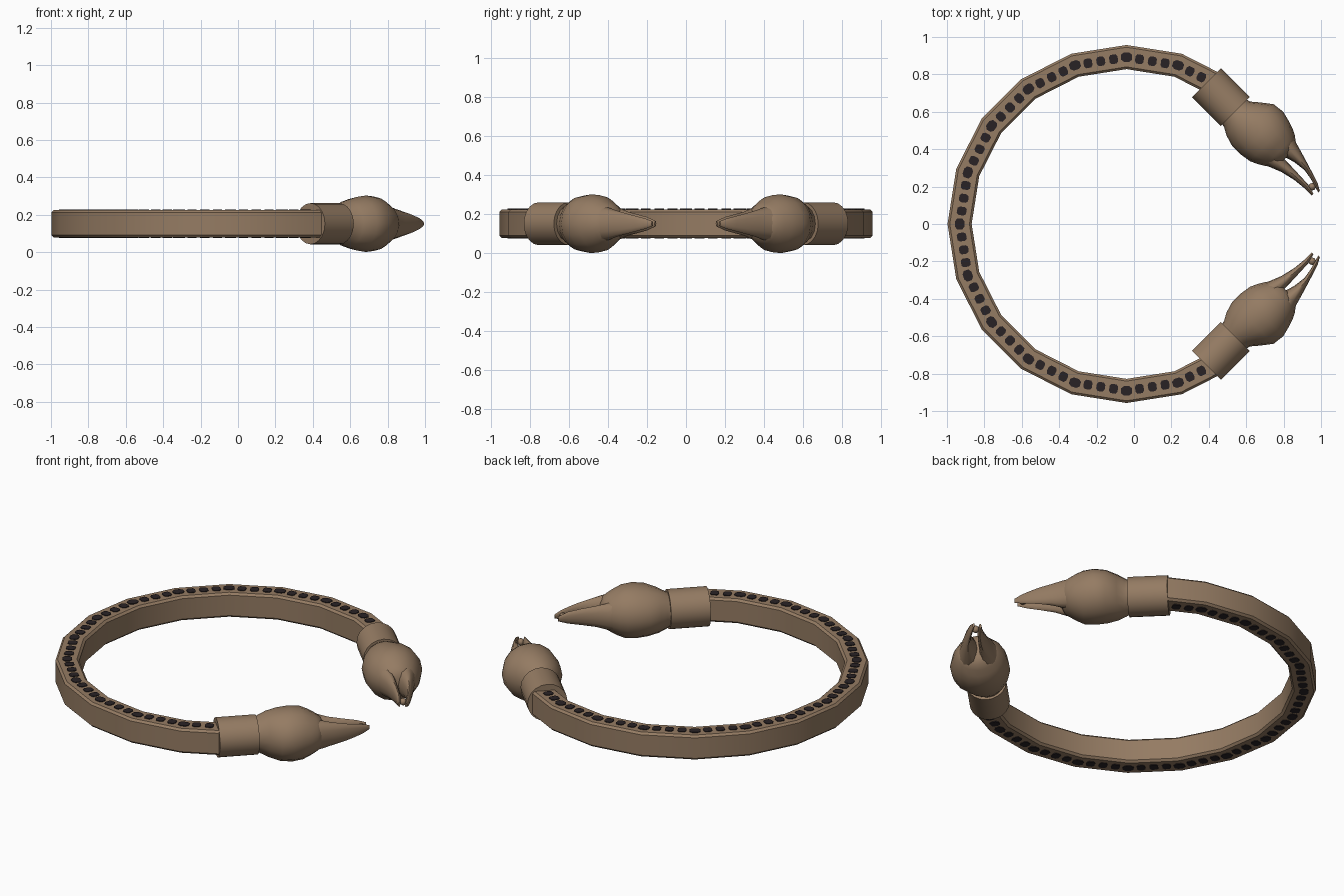
import bpy, bmesh, math
from mathutils import Vector

if "Cube" in bpy.data.objects:
    bpy.data.objects.remove(bpy.data.objects["Cube"])

CX, CZ = -0.04, 0.152          # ring centre
R_OUT, R_IN = 0.957, 0.828     # ring radii (20-sided)


def material(name, rgb):
    m = bpy.data.materials.new(name)
    m.diffuse_color = (*rgb, 1)
    m.use_nodes = True
    m.node_tree.nodes["Principled BSDF"].inputs["Base Color"].default_value = m.diffuse_color
    return m


bronze = material("bronze brown", (0.30, 0.20, 0.125))
dark = material("dark inlay", (0.022, 0.016, 0.018))


def finish(bm, name, mat, smooth=None):
    bmesh.ops.recalc_face_normals(bm, faces=bm.faces)
    me = bpy.data.meshes.new(name)
    bm.to_mesh(me)
    bm.free()
    me.materials.append(mat)
    ob = bpy.data.objects.new(name, me)
    bpy.context.collection.objects.link(ob)
    if smooth:
        bpy.ops.object.select_all(action='DESELECT')
        ob.select_set(True)
        bpy.context.view_layer.objects.active = ob
        bpy.ops.object.shade_smooth_by_angle(angle=math.radians(smooth))
    return ob


def loft(bm, rings):
    """Skin a list of point loops and cap both ends."""
    loops = [[bm.verts.new(p) for p in r] for r in rings]
    n = len(loops[0])
    for a, b in zip(loops, loops[1:]):
        for i in range(n):
            j = (i + 1) % n
            bm.faces.new((a[i], a[j], b[j], b[i]))
    bm.faces.new(loops[0])
    bm.faces.new(loops[-1])


def facet(deg):
    """Shrink factor that puts a point on the 20-gon's straight sides."""
    off = (deg % 18) - 9
    return math.cos(math.radians(9)) / math.cos(math.radians(off))


# open band with a chamfered rectangular section
H, C = 0.073, 0.012
section = [(R_OUT, -H + C), (R_OUT, H - C), (R_OUT - C, H), (R_IN + C, H),
           (R_IN, H - C), (R_IN, -H + C), (R_IN + C, -H), (R_OUT - C, -H)]
rings = []
for deg in [58.5] + list(range(72, 289, 18)) + [301.5]:
    a, k = math.radians(deg), facet(deg)
    rings.append([(CX + r * k * math.cos(a), r * k * math.sin(a), CZ + z)
                  for r, z in section])
bm = bmesh.new()
loft(bm, rings)
finish(bm, "band", bronze, 30)

# dark inlay studs, top and bottom, four per side of the ring
bm = bmesh.new()
for i in range(-26, 27):
    deg = 180 + i * 4.5
    a = math.radians(deg)
    r = 0.892 * facet(deg)
    t = a
    if deg % 18:                                  # square to its ring side
        t = math.radians(math.floor(deg / 18) * 18 + 9)
    out = Vector((math.cos(t), math.sin(t), 0))
    tan = Vector((-out.y, out.x, 0))
    w = 0.030 if i % 4 == 0 else 0.023
    outline = [(w, .013), (.014, .025), (-.014, .025), (-w, .013),
               (-w, -.013), (-.014, -.025), (.014, -.025), (w, -.013)]
    for s in (1, -1):
        c = Vector((CX + r * math.cos(a), r * math.sin(a), CZ + s * (H - .004)))
        loft(bm, [[c + tan * u + out * v + Vector((0, 0, s * h)) for u, v in outline]
                  for h in (0, .008)])
finish(bm, "inlay_studs", dark)

# terminals: s runs along the 45 degree axis, t points outward
Q = math.sqrt(0.5)


def ellipse_rings(stations, side, n):
    rings = []
    for s, t, rt, rz in stations:
        ring = []
        for i in range(n):
            a = 2 * math.pi * i / n
            u = t + rt * math.cos(a)
            ring.append((0.387 + (s + u) * Q, side * (0.755 + (u - s) * Q),
                         CZ + rz * math.sin(a)))
        rings.append(ring)
    return rings


collar = [(0, 0, .110, .110), (.218, 0, .110, .110)]
head = [(.21, -.004, .092, .092), (.235, -.004, .097, .106), (.275, .002, .125, .125),
        (.335, .016, .157, .143), (.40, .020, .161, .151), (.46, .017, .149, .146),
        (.50, .019, .133, .128), (.535, .021, .114, .108), (.565, .022, .088, .09),
        (.585, .022, .05, .05)]
upper_beak = [(.50, .07, .07, .09), (.568, .062, .050, .083), (.63, .063, .031, .067),
              (.70, .057, .016, .051), (.755, .044, .012, .038), (.80, .030, .011, .027),
              (.838, .014, .006, .012)]
lower_beak = [(.50, -.035, .07, .09), (.56, -.036, .042, .078), (.62, -.024, .030, .062),
              (.70, -.016, .019, .048), (.77, -.014, .014, .035), (.825, -.021, .006, .014)]
for side, tag in ((1, "back"), (-1, "front")):
    for name, st, n, ang in (("collar", collar, 20, 30), ("head", head, 16, 50),
                             ("upper_beak", upper_beak, 12, 60),
                             ("lower_beak", lower_beak, 12, 60)):
        bm = bmesh.new()
        loft(bm, ellipse_rings(st, side, n))
        finish(bm, f"{tag}_{name}", bronze, ang)
    # small ball held between the beak tips
    bm = bmesh.new()
    bmesh.ops.create_uvsphere(bm, u_segments=10, v_segments=6, radius=.02)
    bmesh.ops.translate(bm, verts=bm.verts,
                        vec=(0.387 + .80 * Q, side * (0.755 - .786 * Q), CZ))
    finish(bm, f"{tag}_beak_ball", bronze, 60)
